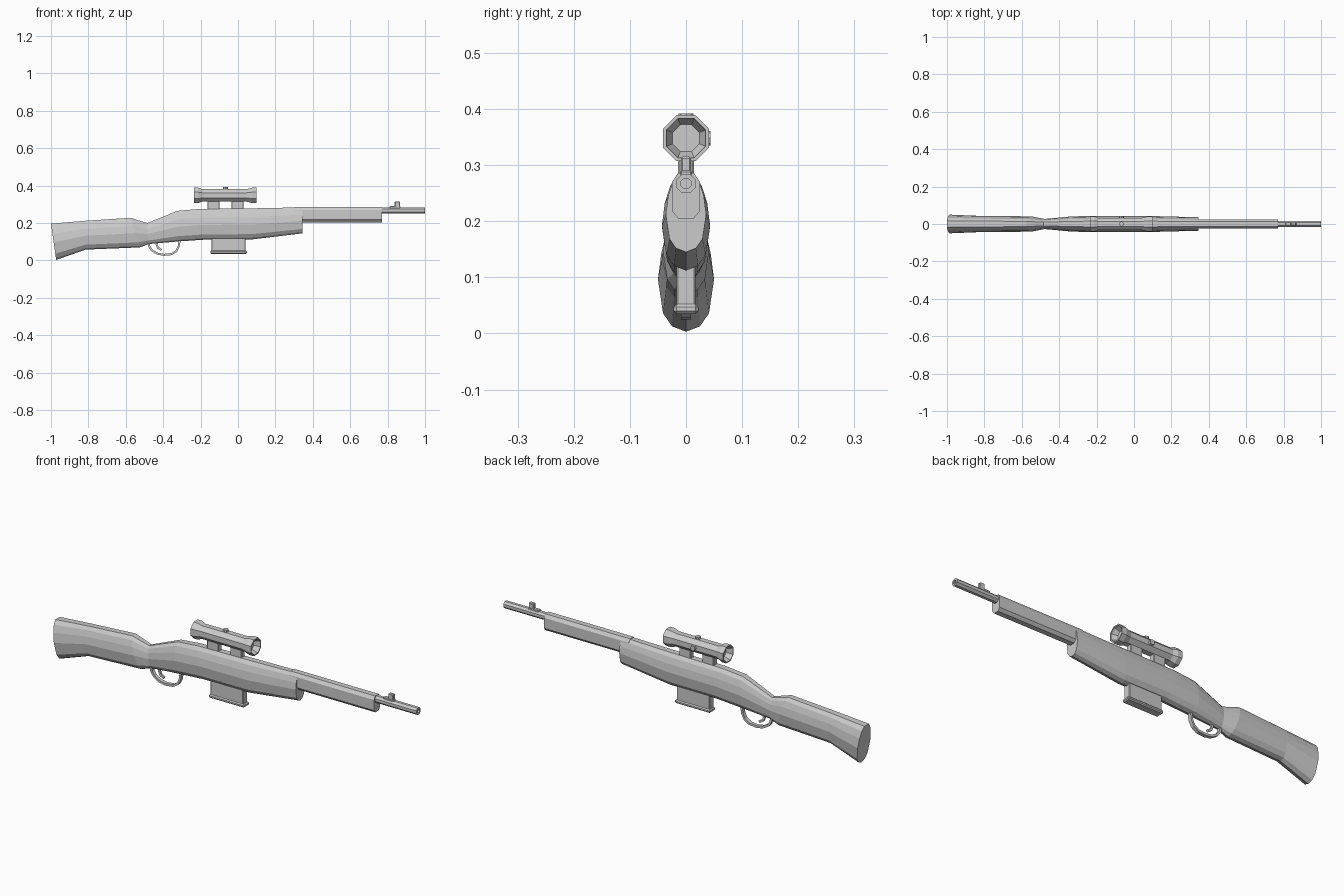
import bpy, bmesh
from math import cos, sin, pi
from mathutils import Vector

if "Cube" in bpy.data.objects:
    bpy.data.objects.remove(bpy.data.objects["Cube"])


def loft(name, rings, caps=True):
    # skin equal-length rings of points, closing both ends
    bm = bmesh.new()
    vs = [[bm.verts.new(p) for p in r] for r in rings]
    n = len(rings[0])
    for a, b in zip(vs, vs[1:]):
        for i in range(n):
            j = (i + 1) % n
            bm.faces.new((a[i], a[j], b[j], b[i]))
    if caps:
        bm.faces.new(vs[0])
        bm.faces.new(vs[-1])
    bmesh.ops.recalc_face_normals(bm, faces=bm.faces)
    me = bpy.data.meshes.new(name)
    bm.to_mesh(me)
    bm.free()
    ob = bpy.data.objects.new(name, me)
    bpy.context.collection.objects.link(ob)
    return ob


def box(name, x0, x1, w, z0, z1, bevel=0.0):
    sec = [(-w, z0), (w, z0), (w, z1), (-w, z1)]
    ob = loft(name, [[(x, y, z) for y, z in sec] for x in (x0, x1)])
    if bevel:
        m = ob.modifiers.new("bevel", 'BEVEL')
        m.width, m.segments = bevel, 1
    return ob


def mirror(half):
    # complete a right-hand half section across y = 0
    return half + [(-y, z) for y, z in reversed(half) if y > 0]


def turned(name, prof, zc, n=8):
    # revolve (x, radius) pairs around the x direction
    k = 1 / cos(pi / n)
    return loft(name, [[(x, r * k * cos((i + .5) * 2 * pi / n),
                         zc + r * k * sin((i + .5) * 2 * pi / n))
                        for i in range(n)] for x, r in prof])


def ribbon(name, path, w, t):
    # rectangular strip following an x-z path
    rings = []
    for i, (x, z) in enumerate(path):
        a, b = path[max(i - 1, 0)], path[min(i + 1, len(path) - 1)]
        d = Vector((b[0] - a[0], b[1] - a[1])).normalized()
        nx, nz = -d.y * t / 2, d.x * t / 2
        rings.append([(x + s * nx, y, z + s * nz)
                      for s, y in ((1, -w), (1, w), (-1, w), (-1, -w))])
    return loft(name, rings)


# stock: section lofted through top and bottom profile stations
half = [(0, 0), (.5, .05), (.82, .17), (1, .48), (.88, .72), (.66, .9), (.35, 1)]
stations = [  # x top, z top, x bottom, z bottom, half width
    (-1, .197, -.972, .003, .05), (-.82, .212, -.815, .058, .043),
    (-.575, .228, -.525, .07, .041), (-.485, .2, -.475, .088, .027),
    (-.325, .265, -.33, .101, .041), (-.215, .275, -.17, .112, .043),
    (.09, .279, .07, .112, .043), (.345, .284, .345, .145, .036)]
loft("stock", [[(xb + (xt - xb) * t, y * w, zb + (zt - zb) * t)
                for y, t in mirror(half)] for xt, zt, xb, zb, w in stations])

# handguard and barrel
guard = mirror([(.013, .204), (.025, .218), (.025, .27), (.014, .286)])
loft("handguard", [[(x, y, z) for y, z in guard] for x in (.3, .77)])
turned("barrel", [(.7, .017), (1, .017), (1, .009), (.97, .009)], .267)

# front sight
box("front_sight_base", .81, .868, .01, .275, .29, .002)
box("front_sight_post", .838, .866, .009, .285, .315, .003)

# scope with flared, recessed ends
turned("scope", [(-.205, .024), (-.228, .034), (-.235, .036), (-.235, .041),
                 (-.212, .041), (-.19, .033), (.045, .033), (.075, .041),
                 (.1, .041), (.1, .035), (.092, .034), (.07, .024)], .348)
for i, x in enumerate((-.163, -.035)):
    box("scope_mount_%d" % (i + 1), x, x + .064, .014, .262, .322, .003)

# adjustment knobs on top and on the far side
for name, loc, rot in (("top_knob", (-.067, 0, .385), (0, 0, 0)),
                       ("side_knob", (-.067, .037, .348), (pi / 2, 0, 0))):
    bpy.ops.mesh.primitive_cylinder_add(vertices=8, radius=.013, depth=.014,
                                        location=loc, rotation=rot)
    bpy.context.object.name = name

# magazine
box("magazine", -.142, .04, .017, .045, .14, .003)
box("magazine_plate", -.148, .048, .022, .035, .052, .005)

# trigger guard and trigger
ribbon("trigger_guard", [(-.478, .1), (-.474, .073), (-.458, .052), (-.43, .036),
                         (-.395, .03), (-.355, .034), (-.33, .05), (-.317, .075),
                         (-.312, .11)], .009, .011)
ribbon("trigger", [(-.43, .11), (-.435, .085), (-.428, .068), (-.408, .056)],
       .005, .011)
